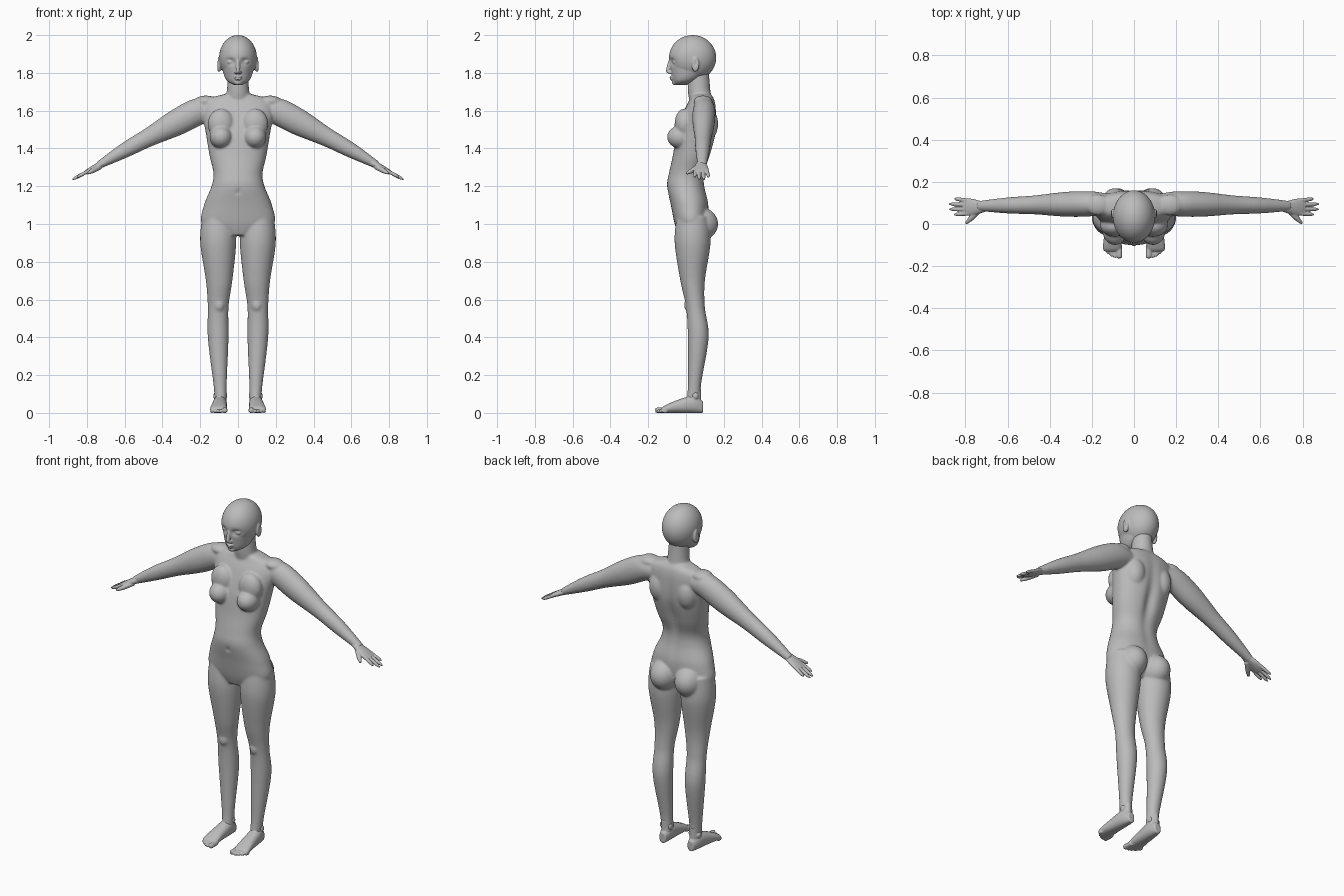
import bpy, bmesh
from math import cos, sin, tau, exp, copysign
from mathutils import Vector

if "Cube" in bpy.data.objects:
    bpy.data.objects.remove(bpy.data.objects["Cube"], do_unlink=True)

GREY = (0.5, 0.5, 0.5, 1)
clay = bpy.data.materials.new("clay_grey")
clay.use_nodes = True
clay.diffuse_color = GREY
clay.node_tree.nodes["Principled BSDF"].inputs["Base Color"].default_value = GREY

X, Y, Z = Vector((1, 0, 0)), Vector((0, 1, 0)), Vector((0, 0, 1))
SIDES = {"left": 1, "right": -1}


def refine(rings, steps=8):
    """Smooth curve of rings passing through the given ones."""
    smooth = []
    for i in range(len(rings) - 1):
        before, start, end = rings[max(i - 1, 0)], rings[i], rings[i + 1]
        after = rings[min(i + 2, len(rings) - 1)]
        for k in range(steps):
            t = k / steps
            ring = []
            for a, b, c, d in zip(before, start, end, after):
                bend = (2 * a - 5 * b + 4 * c - d) * t + (3 * (b - c) + d - a) * t * t
                ring.append(b + t * (c - a + bend) / 2)
            smooth.append(ring)
    return smooth + [list(rings[-1])]


def superpower(value, power):
    return copysign(abs(value) ** (2 / power), value)


def loft(bm, rings, ref, axis=None, power=2.0, side=1, count=48):
    """Skin through rings (x, y, z, radius along ref, radius across)."""
    axis = axis or (Vector(rings[-1][:3]) - Vector(rings[0][:3])).normalized()
    u = (ref - axis * ref.dot(axis)).normalized()
    v = axis.cross(u)
    loops = []
    for x, y, z, along, across in refine(rings):
        loop = []
        for i in range(count):
            angle = tau * i / count
            point = Vector((x, y, z)) + u * along * superpower(cos(angle), power)
            point += v * across * superpower(sin(angle), power)
            point.x *= side
            loop.append(bm.verts.new(point))
        loops.append(loop)
    for low, high in zip(loops, loops[1:]):
        for i in range(count):
            bm.faces.new((low[i - 1], low[i], high[i], high[i - 1]))
    bm.faces.new(loops[0])
    bm.faces.new(loops[-1])


def column(bm, slices, **options):
    """Upright loft through slices (z, x min, x max, y min, y max)."""
    rings = [((left + right) / 2, (front + back) / 2, z, (right - left) / 2, (back - front) / 2)
             for z, left, right, front, back in slices]
    loft(bm, rings, X, axis=Z, **options)


def centred_column(bm, slices, **options):
    """Upright symmetrical loft through slices (z, half width, y min, y max)."""
    column(bm, [(z, -half, half, front, back) for z, half, front, back in slices], **options)


def blob(bm, centre, radii, side=1):
    ball = bmesh.ops.create_uvsphere(bm, u_segments=48, v_segments=32, radius=1)["verts"]
    for vert in ball:
        vert.co = Vector([c + r * k for c, r, k in zip(centre, radii, vert.co)])
        vert.co.x *= side
    return ball


def push(verts, centre, radii, move):
    """Soft push that makes a hollow."""
    for vert in verts:
        distance = sum(((a - b) / r) ** 2 for a, b, r in zip(vert.co, centre, radii))
        vert.co += Vector(move) * exp(-distance)


def finish(bm, name, voxel, rounds):
    """Fuse the overlapping volumes into one smooth skin."""
    bmesh.ops.recalc_face_normals(bm, faces=bm.faces)
    mesh = bpy.data.meshes.new(name)
    bm.to_mesh(mesh)
    bm.free()
    mesh.materials.append(clay)
    obj = bpy.data.objects.new(name, mesh)
    bpy.context.collection.objects.link(obj)
    fuse = obj.modifiers.new("fuse", 'REMESH')
    fuse.mode = 'VOXEL'
    fuse.voxel_size = voxel
    fuse.use_smooth_shade = True
    soften = obj.modifiers.new("soften", 'SMOOTH')
    soften.factor = 0.5
    soften.iterations = rounds


# Torso with spine furrow and navel
bm = bmesh.new()
trunk = [(.94, .08, -.04, .07), (1, .19, -.06, .11), (1.1, .18, -.08, .12), (1.2, .14, -.1, .1),
         (1.27, .13, -.09, .1), (1.36, .15, -.07, .13), (1.48, .17, -.05, .16),
         (1.6, .19, -.01, .16), (1.66, .16, .02, .15), (1.69, .06, .03, .13)]
centred_column(bm, trunk, power=2.2, count=96)
push(bm.verts, (0, .14, 1.36), (.03, .05, .2), (0, -.02, 0))
push(bm.verts, (0, -.1, 1.17), (.01, .05, .01), (0, .01, 0))

# Neck
centred_column(bm, [(1.6, .08, .03, .15), (1.7, .06, .01, .13), (1.83, .05, .01, .12)])

# Legs, arms and the rounded forms of the torso
leg = [(.05, .06, .12, 0, .08), (.15, .06, .13, .01, .08), (.4, .05, .16, .01, .12),
       (.56, .05, .16, 0, .1), (.7, .03, .17, -.03, .1), (.9, .01, .2, -.06, .13),
       (1.04, .02, .19, -.05, .12)]
arm = [(.12, 1.61, .05), (.2, 1.6, .07), (.32, 1.54, .07), (.47, 1.46, .05),
       (.6, 1.39, .04), (.74, 1.31, .02)]
arm_rings = [(x, .1 - .02 * x, z, .01 + .7 * r, r) for x, z, r in arm]
for side in SIDES.values():
    column(bm, leg, side=side)
    loft(bm, arm_rings, Y, side=side)
    blob(bm, (.1, .02, .57), (.03, .03, .04), side)       # kneecap
    blob(bm, (.08, .07, 1), (.08, .1, .09), side)         # seat
    blob(bm, (.09, -.03, 1.46), (.06, .07, .06), side)    # bust
    blob(bm, (.09, -.01, 1.53), (.07, .05, .08), side)    # upper chest
    blob(bm, (.09, .11, 1.53), (.06, .06, .09), side)     # shoulder blade
    blob(bm, (.17, .09, 1.65), (.06, .05, .03), side)     # shoulder top
finish(bm, "body", .006, 10)

# Head with eye hollows
bm = bmesh.new()
jaw = [(1.735, .02, -.06, 0), (1.76, .06, -.07, .06), (1.81, .08, -.08, .12), (1.88, .09, -.09, .14)]
centred_column(bm, jaw, count=96)
blob(bm, (0, .035, 1.88), (.1, .125, .12))
for side in SIDES.values():
    push(bm.verts, (side * .04, -.08, 1.86), (.022, .04, .015), (0, .018, 0))

# Face and ears
nose = [(1.87, .01, -.08), (1.84, .01, -.09), (1.81, .012, -.094), (1.797, .008, -.09)]
loft(bm, [(0, y, z, r, r) for z, r, y in nose], X, axis=-Z)
blob(bm, (0, -.077, 1.778), (.022, .012, .005))           # upper lip
blob(bm, (0, -.075, 1.767), (.018, .012, .005))           # lower lip
blob(bm, (0, -.06, 1.75), (.02, .015, .015))              # chin
for side in SIDES.values():
    blob(bm, (.04, -.055, 1.858), (.02, .017, .014), side)      # eye
    blob(bm, (.011, -.086, 1.802), (.008, .01, .008), side)     # nostril wing
    ear = blob(bm, (.1, .05, 1.845), (.014, .02, .04), side)
    push(ear, (side * .11, .05, 1.85), (.03, .01, .02), (-side * .01, 0, 0))
finish(bm, "head", .004, 4)


def hand_height(x):
    """Hands carry on along the slope of the forearms."""
    return 1.7 - .53 * x


palm = [(.7, .02, .02), (.77, .04, .015), (.81, .036, .01)]
palm_rings = [(x, .08, hand_height(x), wide, thick) for x, wide, thick in palm]
thumb = [(.73, .07, .014), (.77, .03, .013), (.797, .003, .006)]
thumb_rings = [(x, y, hand_height(x) - .01, r, r) for x, y, r in thumb]
for label, side in SIDES.items():
    bm = bmesh.new()
    loft(bm, palm_rings, Y, side=side)
    loft(bm, thumb_rings, Z, side=side)
    for i in range(4):
        root, tip = .05 + .02 * i, .045 + .025 * i
        reach = .88 - .012 * (i - 1.5) ** 2
        rings = []
        for t in (0, .5, .8, 1):
            x = .78 + (reach - .78) * t
            radius = .0095 * (1 - .6 * t ** 8)
            rings.append((x, root + (tip - root) * t, hand_height(x), radius, radius))
        loft(bm, rings, Y, side=side)
    finish(bm, label + "_hand", .003, 4)

# Feet: slices (y, height, half width) from heel to ball, then five toes
sole = [(.09, .06, .02), (.04, .09, .035), (-.04, .07, .04), (-.11, .04, .044), (-.13, .025, .035)]
sole_rings = [(.097 - .06 * y, y, height / 2, half, height / 2) for y, height, half in sole]
for label, side in SIDES.items():
    bm = bmesh.new()
    loft(bm, sole_rings, X, axis=-Y, power=2.3, side=side)
    column(bm, [(.03, .07, .12, 0, .08), (.13, .07, .12, .01, .08)], side=side)
    for x in (.067, .121):
        blob(bm, (x, .05, .09), (.01, .016, .018), side)        # ankle bone
    for i in range(5):
        radius = .009 if i else .014
        x = .07 + .016 * i + (.004 if i else 0)
        tip = .0022 * i * i - .163
        toe = [(x, -.1, radius, radius, radius), (x, tip + .01, radius, radius, radius),
               (x, tip, radius, radius / 2, radius / 2)]
        loft(bm, toe, X, axis=-Y, side=side)
    finish(bm, label + "_foot", .0035, 4)
